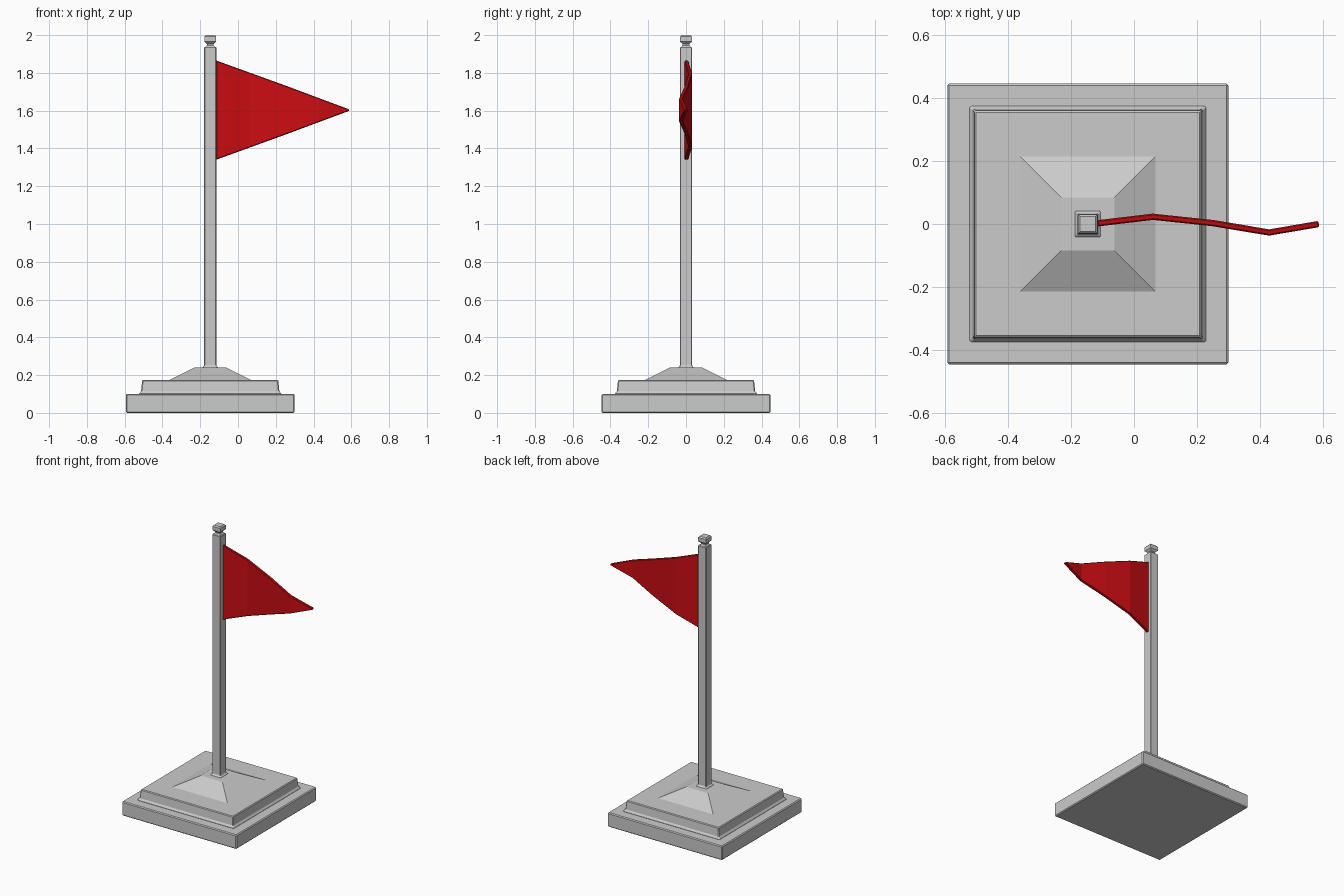
import bpy, bmesh

if "Cube" in bpy.data.objects:
    bpy.data.objects.remove(bpy.data.objects["Cube"])

CX = -0.147  # pole and base axis


def finish(name, bm, bevel):
    bmesh.ops.recalc_face_normals(bm, faces=bm.faces)
    me = bpy.data.meshes.new(name)
    bm.to_mesh(me)
    bm.free()
    ob = bpy.data.objects.new(name, me)
    bpy.context.collection.objects.link(ob)
    if bevel:
        m = ob.modifiers.new("bevel", "BEVEL")
        m.width = bevel
        m.segments = 1
        m.limit_method = "ANGLE"
        m.angle_limit = 0.7
    return ob


def square_loft(name, profile, bevel=0.0):
    """Stack square rings given as (half width, height)."""
    bm = bmesh.new()
    rings = [[bm.verts.new((CX + sx * h, sy * h, z))
              for sx, sy in ((-1, -1), (1, -1), (1, 1), (-1, 1))]
             for h, z in profile]
    for a, b in zip(rings, rings[1:]):
        for i in range(4):
            j = (i + 1) % 4
            bm.faces.new((a[i], a[j], b[j], b[i]))
    bm.faces.new(rings[0][::-1])
    bm.faces.new(rings[-1])
    return finish(name, bm, bevel)


# Stepped base
square_loft("base_slab", [(0.447, 0), (0.447, 0.10)], 0.006)
square_loft("base_step", [(0.376, 0.095), (0.376, 0.102), (0.366, 0.115), (0.360, 0.175)], 0.005)
square_loft("base_pyramid", [(0.217, 0.174), (0.085, 0.24)])

# Pole with flared foot, and square finial on a narrow neck
square_loft("pole", [(0.042, 0.235), (0.042, 0.241), (0.032, 0.25), (0.032, 1.937)], 0.005)
square_loft("finial", [(0.027, 1.935), (0.018, 1.946), (0.018, 1.953),
                       (0.031, 1.965), (0.031, 1.992), (0.024, 2.0)])

# Waving pennant: (x, y, half height) along its length
stations = [(-0.117, 0.002, 0.263), (0.06, 0.023, 0.199), (0.25, 0.003, 0.130),
            (0.43, -0.027, 0.063), (0.588, 0.0, 0.004)]
bm = bmesh.new()
cols = [[bm.verts.new((x, y, 1.603 + s * h)) for s in (-1, 1)] for x, y, h in stations]
for a, b in zip(cols, cols[1:]):
    bm.faces.new((a[0], b[0], b[1], a[1]))
flag = finish("flag", bm, 0)
solid = flag.modifiers.new("thickness", "SOLIDIFY")
solid.thickness = 0.02
solid.offset = 0
edge = flag.modifiers.new("bevel", "BEVEL")
edge.width = 0.004
edge.segments = 1
edge.limit_method = "ANGLE"
edge.angle_limit = 0.9

red = bpy.data.materials.new("flag_red")
red.diffuse_color = (0.6, 0.004, 0.006, 1)
red.use_nodes = True
red.node_tree.nodes["Principled BSDF"].inputs["Base Color"].default_value = red.diffuse_color
flag.data.materials.append(red)
